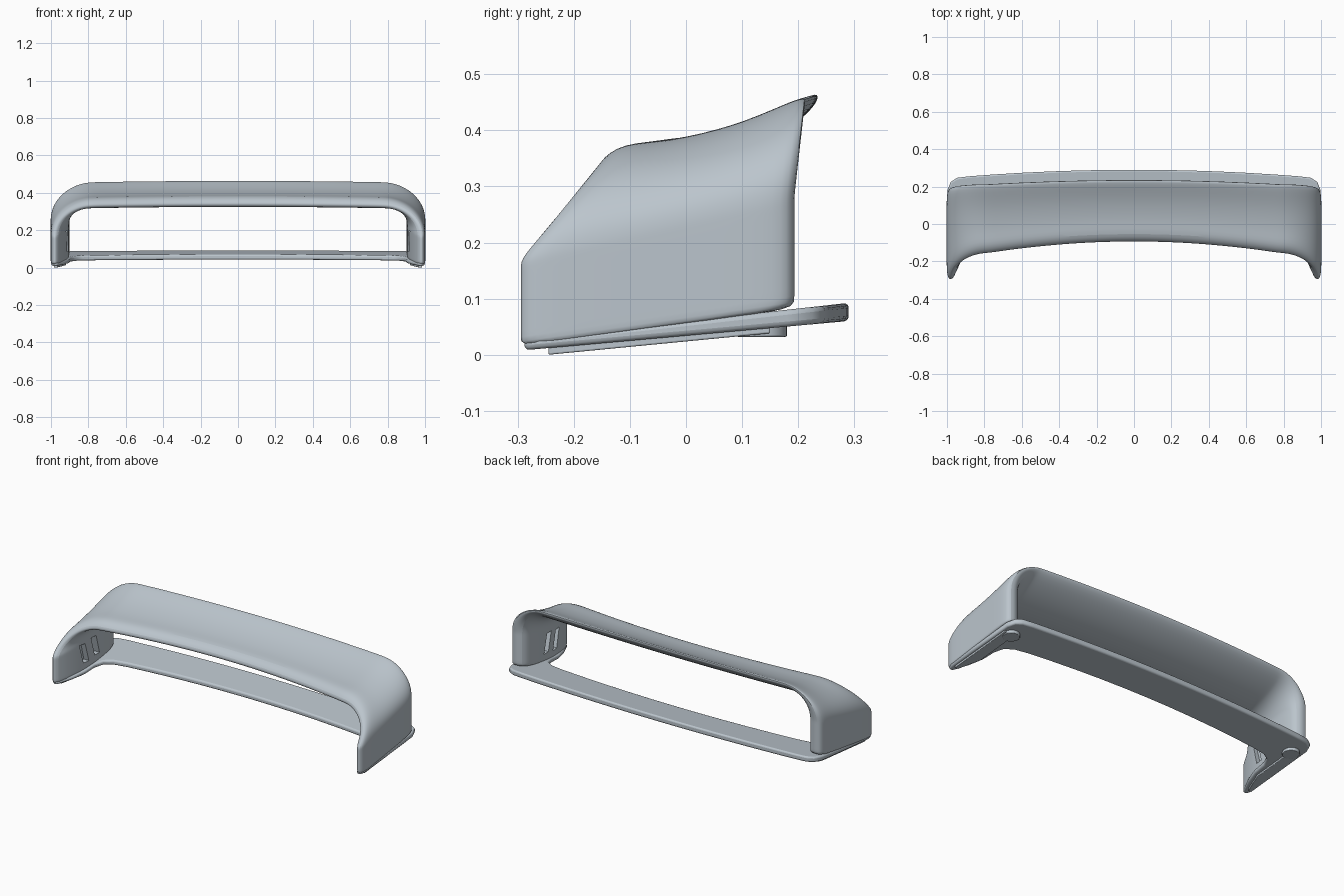
import bpy, bmesh, math

if "Cube" in bpy.data.objects:
    bpy.data.objects.remove(bpy.data.objects["Cube"], do_unlink=True)

COLOUR = (0.5, 0.56, 0.61, 1)
paint = bpy.data.materials.new("steel_grey")
paint.use_nodes = True
paint.diffuse_color = COLOUR
paint.node_tree.nodes["Principled BSDF"].inputs["Base Color"].default_value = COLOUR


def make_object(name, bm):
    bmesh.ops.recalc_face_normals(bm, faces=bm.faces)
    mesh = bpy.data.meshes.new(name)
    bm.to_mesh(mesh)
    bm.free()
    mesh.materials.append(paint)
    obj = bpy.data.objects.new(name, mesh)
    bpy.context.collection.objects.link(obj)
    return obj


def smooth(obj, angle=40):
    bpy.ops.object.select_all(action='DESELECT')
    obj.select_set(True)
    bpy.context.view_layer.objects.active = obj
    bpy.ops.object.shade_smooth_by_angle(angle=math.radians(angle))


def slab(name, outline, bottom, top, bevel):
    """Plate from a plan outline; bottom and top are heights as functions of y."""
    bm = bmesh.new()
    low = [bm.verts.new((x, y, bottom(y))) for x, y in outline]
    high = [bm.verts.new((x, y, top(y))) for x, y in outline]
    bm.faces.new(low)
    bm.faces.new(high)
    n = len(outline)
    for i in range(n):
        j = (i + 1) % n
        bm.faces.new((low[i], low[j], high[j], high[i]))
    obj = make_object(name, bm)
    if bevel:
        mod = obj.modifiers.new("rounded_rim", 'BEVEL')
        mod.width = bevel
        mod.segments = 3
        mod.limit_method = 'ANGLE'
        mod.angle_limit = math.radians(50)
    smooth(obj)
    return obj


# Section points: foot plan x, y and wing profile y, z
SECTION = [
    (0.990, -0.297, -0.095, 0.352), (1.002, -0.265, -0.058, 0.385),
    (1.002, -0.12, 0.01, 0.386), (1.002, 0.06, 0.12, 0.414),
    (1.002, 0.165, 0.20, 0.453), (0.985, 0.197, 0.245, 0.473),
    (0.92, 0.192, 0.225, 0.43), (0.90, 0.12, 0.13, 0.37),
    (0.902, -0.05, 0.03, 0.335), (0.92, -0.17, -0.05, 0.323),
    (0.963, -0.297, -0.092, 0.326),
]


def seam(y):
    return 0.053 + 0.138 * y


def shoulder(y):
    return 0.237 + 0.23 * y


def wing_point(x, wy, wz):
    return (x, wy - (0.085 - 0.2 * wy) * x * x, wz - 0.012 * x * x)


def foot_ring(t):
    return [(fx, fy, seam(fy) + (shoulder(fy) - seam(fy)) * t) for fx, fy, _, _ in SECTION]


def corner_ring(angle):
    s, c = math.sin(angle), math.cos(angle)
    ring = []
    for fx, fy, wy, wz in SECTION:
        inner = 0.77 if fx > 0.95 else 0.8
        x, y, z = wing_point(inner, wy, wz)
        low = shoulder(fy)
        ring.append((x + (fx - x) * c, fy + (y - fy) * s, low + (z - low) * s))
    return ring


def span_ring(t):
    return [wing_point((0.77 if fx > 0.95 else 0.8) * t, wy, wz) for fx, _, wy, wz in SECTION]


# Arched wing: foot, rounded corner and span, mirrored to the other end
half = [foot_ring(t) for t in (0, 0.06, 0.5, 0.9)]
half += [corner_ring(math.radians(a)) for a in range(0, 91, 10)]
half += [span_ring(t) for t in (0.92, 0.75, 0.5, 0.25)]
rings = half + [span_ring(0)] + [[(-x, y, z) for x, y, z in r] for r in reversed(half)]
bm = bmesh.new()
loops = [[bm.verts.new(p) for p in ring] for ring in rings]
n = len(SECTION)
for a, b in zip(loops, loops[1:]):
    for i in range(n):
        j = (i + 1) % n
        bm.faces.new((a[i], a[j], b[j], b[i]))
bm.faces.new(loops[0])
bm.faces.new(loops[-1])
wing = make_object("arched_wing", bm)
sub = wing.modifiers.new("smooth_surface", 'SUBSURF')
sub.levels = sub.render_levels = 2

# Slanted slots in the inner walls of the feet
bm = bmesh.new()
for side in (-1, 1):
    for y, z in ((-0.11, 0.14), (-0.02, 0.155)):
        cube = bmesh.ops.create_cube(bm, size=1)
        for v in cube["verts"]:
            lean = -0.03 * v.co.z
            v.co = (side * (0.905 + 0.07 * v.co.x), y + 0.042 * v.co.y + lean, z + 0.11 * v.co.z)
cutter = make_object("slot_cutter", bm)
cutter.hide_render = True
cutter.hide_viewport = True
cutter.display_type = 'WIRE'
cut = wing.modifiers.new("slots", 'BOOLEAN')
cut.operation = 'DIFFERENCE'
cut.solver = 'EXACT'
cut.object = cutter
smooth(wing)

# Base plate: curved bar running into a pointed foot at each end
steps = [0.15 * i for i in range(6)]
right = [(x, 0.29 - 0.045 * x * x) for x in steps + [0.88]]
right += [(0.945, 0.247), (0.98, 0.225), (0.998, 0.18), (1.0, -0.1), (0.998, -0.26),
          (0.988, -0.288), (0.966, -0.288), (0.925, -0.2), (0.9, -0.12),
          (0.894, -0.04), (0.875, 0.01), (0.83, 0.037)]
right += [(x, 0.09 - 0.07 * x * x) for x in reversed(steps)]
outline = right + [(-x, y) for x, y in reversed(right) if x > 0.001]
slab("base_plate", outline, lambda y: 0.034 + 0.09 * y, lambda y: 0.06 + 0.112 * y, 0.009)

# Mounting pads and round studs under the feet
for side, label in ((1, "left"), (-1, "right")):
    pad = [(0.985, -0.245), (0.985, 0.15), (0.92, 0.15), (0.92, -0.12), (0.965, -0.245)]
    slab(label + "_foot_pad", [(side * x, y) for x, y in pad],
         lambda y: 0.0237 + 0.0966 * y, lambda y: 0.04 + 0.09 * y, 0.003)
    disc = [(side * 0.93 + 0.045 * math.cos(math.tau * i / 32),
             0.135 + 0.045 * math.sin(math.tau * i / 32)) for i in range(32)]
    slab(label + "_stud", disc, lambda y: 0.032, lambda y: 0.055, 0.003)
